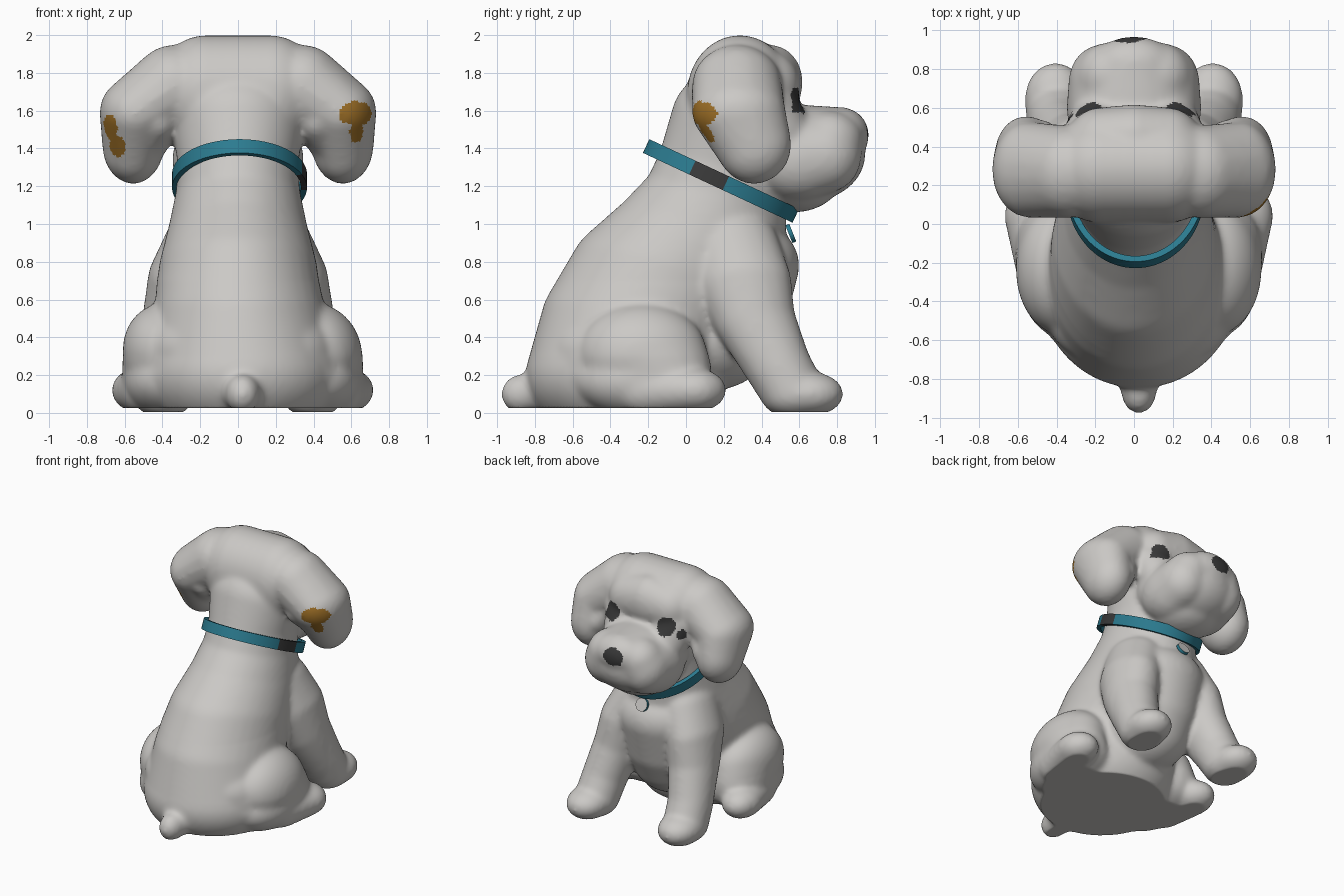
import bpy, bmesh, math
from mathutils import Matrix


def material(name, rgb):
    m = bpy.data.materials.new(name)
    m.diffuse_color = (*rgb, 1)
    return m


fur = material("pale grey fur", (0.60, 0.585, 0.565))
dark = material("dark grey", (0.042, 0.042, 0.042))
ochre = material("ochre patch", (0.34, 0.16, 0.02))
teal = material("teal", (0.025, 0.20, 0.28))


def new_object(name, bm, mats):
    me = bpy.data.meshes.new(name)
    bm.to_mesh(me)
    bm.free()
    ob = bpy.data.objects.new(name, me)
    bpy.context.collection.objects.link(ob)
    for m in mats:
        me.materials.append(m)
    return ob


def blob(bm, k):
    """Ellipsoid from (x, y, z, rx, ry, rz)."""
    mat = Matrix.Translation(k[:3]) @ Matrix.Diagonal((*k[3:], 1))
    bmesh.ops.create_icosphere(bm, subdivisions=4 if max(k[3:]) > 0.3 else 3,
                               radius=1, matrix=mat)


def chain(bm, keys, steps=5, mirror=False):
    """Row of blended ellipsoids through the keys."""
    rows = [keys[0]]
    for a, b in zip(keys, keys[1:]):
        for i in range(1, steps + 1):
            rows.append([p + (q - p) * i / steps for p, q in zip(a, b)])
    for k in rows:
        for s in ((1, -1) if mirror else (1,)):
            blob(bm, (k[0] * s, *k[1:]))


bm = bmesh.new()
# torso and neck
chain(bm, [(0, -0.32, 0.20, 0.52, 0.53, 0.36),
           (0, -0.25, 0.48, 0.46, 0.52, 0.38),
           (0, -0.10, 0.75, 0.42, 0.52, 0.34),
           (0, 0.06, 0.95, 0.37, 0.47, 0.30),
           (0, 0.15, 1.15, 0.33, 0.38, 0.25),
           (0, 0.20, 1.32, 0.32, 0.35, 0.25),
           (0, 0.24, 1.55, 0.35, 0.32, 0.28)], 9)
# chest and belly
chain(bm, [(0, 0.28, 0.78, 0.34, 0.32, 0.26), (0, 0.24, 0.55, 0.32, 0.30, 0.28),
           (0, 0.14, 0.42, 0.32, 0.33, 0.30)], 6)
# skull, brows and eye sockets
chain(bm, [(0.17, 0.285, 1.69, 0.28, 0.28, 0.31), (-0.17, 0.285, 1.69, 0.28, 0.28, 0.31)])
chain(bm, [(0.16, 0.43, 1.73, 0.19, 0.175, 0.19), (0.0, 0.45, 1.75, 0.19, 0.17, 0.20)],
      3, True)
chain(bm, [(0.20, 0.45, 1.62, 0.17, 0.15, 0.15), (0.17, 0.50, 1.50, 0.18, 0.16, 0.16)],
      3, True)
# muzzle, nose bridge, cheeks and jaw
chain(bm, [(0, 0.50, 1.40, 0.33, 0.28, 0.25), (0, 0.65, 1.37, 0.34, 0.30, 0.25)], 3)
chain(bm, [(0, 0.66, 1.47, 0.27, 0.16, 0.16), (0, 0.82, 1.47, 0.22, 0.15, 0.15)], 4)
chain(bm, [(0.16, 0.60, 1.34, 0.19, 0.25, 0.22), (0.16, 0.73, 1.36, 0.18, 0.20, 0.20),
           (0.12, 0.76, 1.44, 0.18, 0.18, 0.16)], 4, True)
blob(bm, (0, 0.57, 1.22, 0.25, 0.24, 0.16))
# ears
chain(bm, [(0.34, 0.27, 1.73, 0.22, 0.24, 0.22),
           (0.54, 0.28, 1.59, 0.195, 0.25, 0.19),
           (0.555, 0.36, 1.42, 0.165, 0.20, 0.21)], 8, True)
chain(bm, [(0.42, 0.28, 1.54, 0.12, 0.22, 0.13), (0.47, 0.34, 1.46, 0.11, 0.20, 0.13)],
      3, True)
# front legs and paws
chain(bm, [(0.20, 0.24, 0.90, 0.19, 0.25, 0.18),
           (0.29, 0.30, 0.70, 0.19, 0.26, 0.20),
           (0.33, 0.36, 0.50, 0.18, 0.22, 0.18),
           (0.38, 0.48, 0.26, 0.165, 0.18, 0.17),
           (0.395, 0.57, 0.10, 0.165, 0.18, 0.13),
           (0.405, 0.65, 0.10, 0.16, 0.185, 0.12)], 7, True)
# haunches, seat and hind paws
chain(bm, [(0.40, -0.23, 0.31, 0.235, 0.34, 0.27), (0.42, -0.14, 0.22, 0.22, 0.28, 0.22),
           (0.39, -0.23, 0.17, 0.24, 0.36, 0.20)], 5, True)
chain(bm, [(0.20, -0.32, 0.32, 0.32, 0.40, 0.25), (0.22, -0.30, 0.2, 0.34, 0.40, 0.2)], 2, True)
chain(bm, [(0.51, -0.20, 0.12, 0.13, 0.19, 0.14), (0.55, 0.04, 0.12, 0.145, 0.175, 0.12)],
      6, True)
# tail
chain(bm, [(0.0, -0.76, 0.12, 0.12, 0.12, 0.11), (0.0, -0.87, 0.10, 0.09, 0.11, 0.105)], 4)

# fuse everything into one soft skin
raw = new_object("puppy_blobs", bm, [])
rm = raw.modifiers.new("fuse", 'REMESH')
rm.mode = 'VOXEL'
rm.voxel_size = 0.016
sm = raw.modifiers.new("soften", 'SMOOTH')
sm.factor = 0.5
sm.iterations = 18
skin = bpy.data.meshes.new_from_object(
    raw.evaluated_get(bpy.context.evaluated_depsgraph_get()))
bpy.data.objects.remove(raw)
puppy = bpy.data.objects.new("puppy_body", skin)
bpy.context.collection.objects.link(puppy)
skin.materials.clear()
for m in (fur, dark, ochre):
    skin.materials.append(m)

# flat underside, and a seat that sits slightly to one side
for v in skin.vertices:
    v.co.z = max(v.co.z, 0.005 if v.co.y > 0.32 else 0.025)
    low = min(max((0.7 - v.co.z) / 0.4, 0), 1) * min(max((0.4 - v.co.y) / 0.3, 0), 1)
    v.co.x += 0.025 * low

# coloured patches: (centre, radii, material)
patches = [((-0.02, 0.96, 1.49), (0.085, 0.07, 0.07), 1),    # nose
           ((-0.335, 0.52, 1.595), (0.03, 0.06, 0.04), 1),   # eye corners
           ((0.29, 0.54, 1.605), (0.03, 0.06, 0.035), 1),
           ((0.62, 0.10, 1.585), (0.105, 0.12, 0.065), 2),   # ear patches
           ((0.63, 0.08, 1.48), (0.04, 0.10, 0.06), 2),
           ((-0.68, 0.13, 1.51), (0.045, 0.10, 0.07), 2),
           ((-0.64, 0.15, 1.41), (0.045, 0.12, 0.06), 2)]
for s in (1, -1):
    patches.append(((0.235 * s, 0.58, 1.65), (0.068, 0.085, 0.075), 1))   # eye
for p in skin.polygons:
    p.use_smooth = True
    p.material_index = 0
    for c, r, mi in patches:
        if sum(((p.center[i] - c[i]) / r[i]) ** 2 for i in range(3)) < 1:
            p.material_index = mi

# collar: rectangular band swept round a tilted ellipse, dark clasp on one side
bm = bmesh.new()
N = 96
rings = []
for i in range(N):
    t = 2 * math.pi * i / N
    rings.append([bm.verts.new(((0.345 + d) * math.cos(t), (0.425 + d) * math.sin(t), h))
                  for d, h in ((-0.02, -0.04), (0.012, -0.04), (0.012, 0.04), (-0.02, 0.04))])
for i in range(N):
    a, b = rings[i], rings[(i + 1) % N]
    for j in range(4):
        k = (j + 1) % 4
        f = bm.faces.new((a[j], b[j], b[k], a[k]))
        c = f.calc_center_median()
        f.material_index = 1 if c.x > 0 and -0.165 < c.y < 0.02 else 0
bmesh.ops.recalc_face_normals(bm, faces=bm.faces)
bm.transform(Matrix.Translation((0.008, 0.185, 1.228)) @ Matrix.Rotation(math.radians(-25), 4, 'X'))
collar = new_object("collar", bm, [teal, dark])

# round tag: pale disc with a teal edge
bm = bmesh.new()
bmesh.ops.create_cone(bm, cap_ends=True, segments=32, radius1=0.05, radius2=0.05, depth=0.022)
for f in bm.faces:
    f.material_index = 1 if len(f.verts) > 4 else 0
bm.transform(Matrix.Translation((0, 0.555, 0.95)) @ Matrix.Rotation(math.radians(-68), 4, 'X'))
tag = new_object("collar_tag", bm, [teal, fur])

for ob in (collar, tag):
    bpy.ops.object.select_all(action='DESELECT')
    ob.select_set(True)
    bpy.context.view_layer.objects.active = ob
    bpy.ops.object.shade_smooth_by_angle(angle=math.radians(35))
